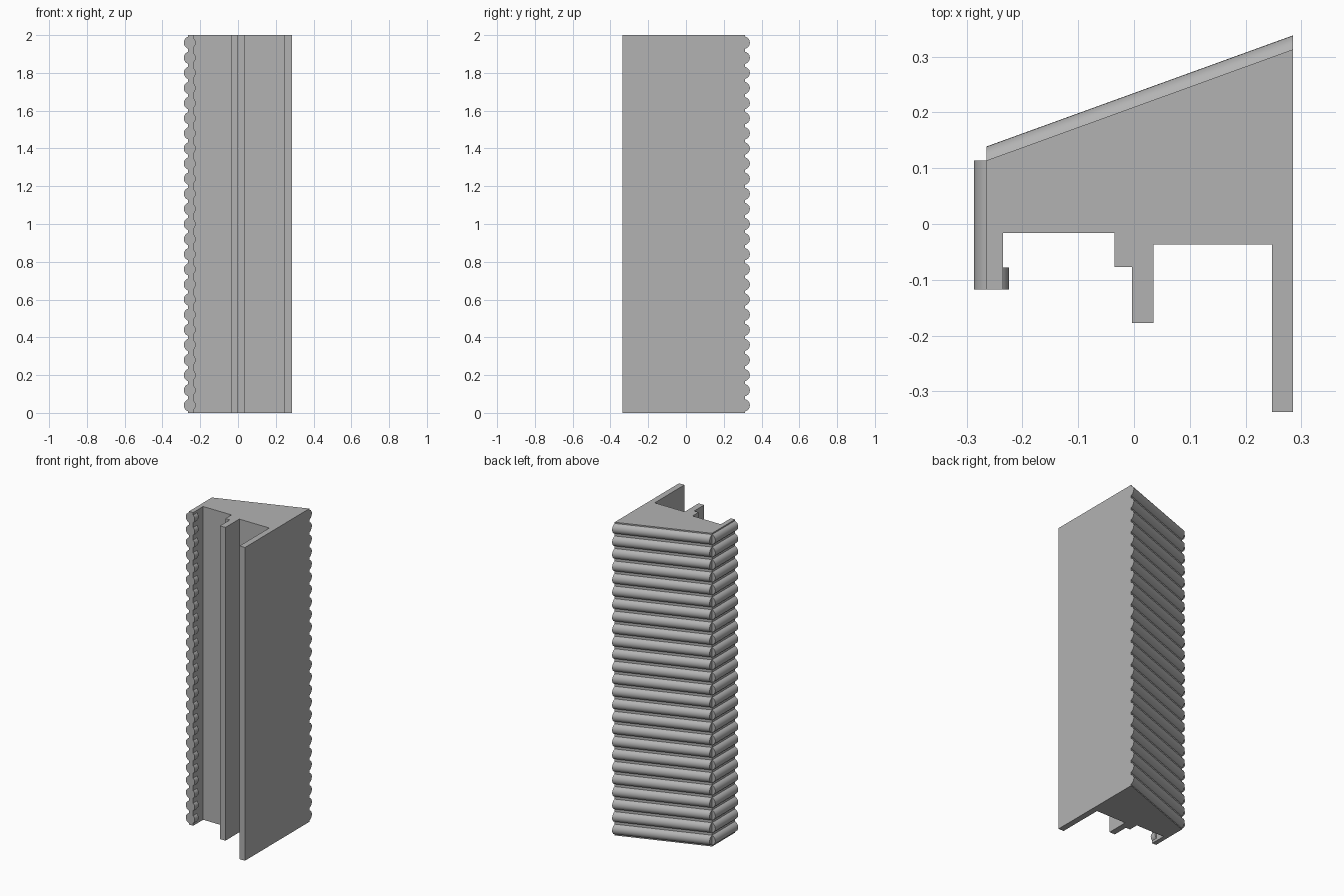
import bpy, bmesh, math
from mathutils import Vector

cube = bpy.data.objects.get("Cube")
if cube:
    bpy.data.objects.remove(cube, do_unlink=True)

HEIGHT = 2.0
COUNT = 25
PITCH = HEIGHT / COUNT

grey = bpy.data.materials.new("plain grey")
grey.use_nodes = True
colour = (0.45, 0.45, 0.45, 1)
grey.diffuse_color = colour
grey.node_tree.nodes["Principled BSDF"].inputs["Base Color"].default_value = colour


def finish(name, bm):
    bmesh.ops.recalc_face_normals(bm, faces=bm.faces)
    mesh = bpy.data.meshes.new(name)
    bm.to_mesh(mesh)
    bm.free()
    mesh.materials.append(grey)
    obj = bpy.data.objects.new(name, mesh)
    bpy.context.collection.objects.link(obj)
    return obj


def extrusion(name, outline):
    """Upright prism from a plan outline."""
    bm = bmesh.new()
    base = bm.faces.new([bm.verts.new((x, y, 0)) for x, y in outline])
    top = bmesh.ops.extrude_face_region(bm, geom=[base])["geom"]
    verts = [v for v in top if isinstance(v, bmesh.types.BMVert)]
    bmesh.ops.translate(bm, verts=verts, vec=(0, 0, HEIGHT))
    return finish(name, bm)


def ribs(name, start, end, bulge, half_width, steps=12):
    """Stack of round ribs from start to end, swelling along the bulge vector."""
    out = Vector((*bulge, 0))
    depth = out.length
    radius = (half_width ** 2 + depth ** 2) / (2 * depth)
    sweep = math.asin(half_width / radius)
    bm = bmesh.new()
    rings = []
    for point in (start, end):
        ring = []
        for i in range(steps + 1):
            a = sweep * (2 * i / steps - 1)
            rise = (math.cos(a) * radius - radius + depth) / depth
            z = PITCH / 2 + radius * math.sin(a)
            ring.append(bm.verts.new(Vector((*point, z)) + out * rise))
        rings.append(ring)
        bm.faces.new(ring)
    for i in range(steps):
        bm.faces.new((rings[0][i], rings[0][i + 1], rings[1][i + 1], rings[1][i]))
    # Orient the open shell outward by closing it while normals are computed
    back = bm.faces.new((rings[0][0], rings[1][0], rings[1][-1], rings[0][-1]))
    bmesh.ops.recalc_face_normals(bm, faces=bm.faces)
    bmesh.ops.delete(bm, geom=[back], context='FACES_ONLY')
    obj = finish(name, bm)
    array = obj.modifiers.new("stack", 'ARRAY')
    array.count = COUNT
    array.use_relative_offset = False
    array.use_constant_offset = True
    array.constant_offset_displace = (0, 0, PITCH)
    bpy.ops.object.select_all(action='DESELECT')
    obj.select_set(True)
    bpy.context.view_layer.objects.active = obj
    bpy.ops.object.shade_smooth_by_angle(angle=math.radians(35))
    return obj


# Main body with its front flanges and slots
extrusion("body", [
    (-0.264, 0.114), (-0.264, -0.117), (-0.235, -0.117), (-0.235, -0.016),
    (-0.035, -0.016), (-0.035, -0.077), (-0.004, -0.077), (-0.004, -0.177),
    (0.035, -0.177), (0.035, -0.037), (0.247, -0.037), (0.247, -0.337),
    (0.285, -0.337), (0.285, 0.313)])

# Ribbed grips on the slanted back, the right side and the inner lip
ribs("back_ribs", (-0.264, 0.114), (0.285, 0.313), (0, 0.025), 0.032)
ribs("right_ribs", (-0.264, -0.117), (-0.264, 0.114), (-0.023, 0), 0.032)
ribs("lip_ribs", (-0.235, -0.117), (-0.235, -0.078), (0.011, 0), 0.024)
